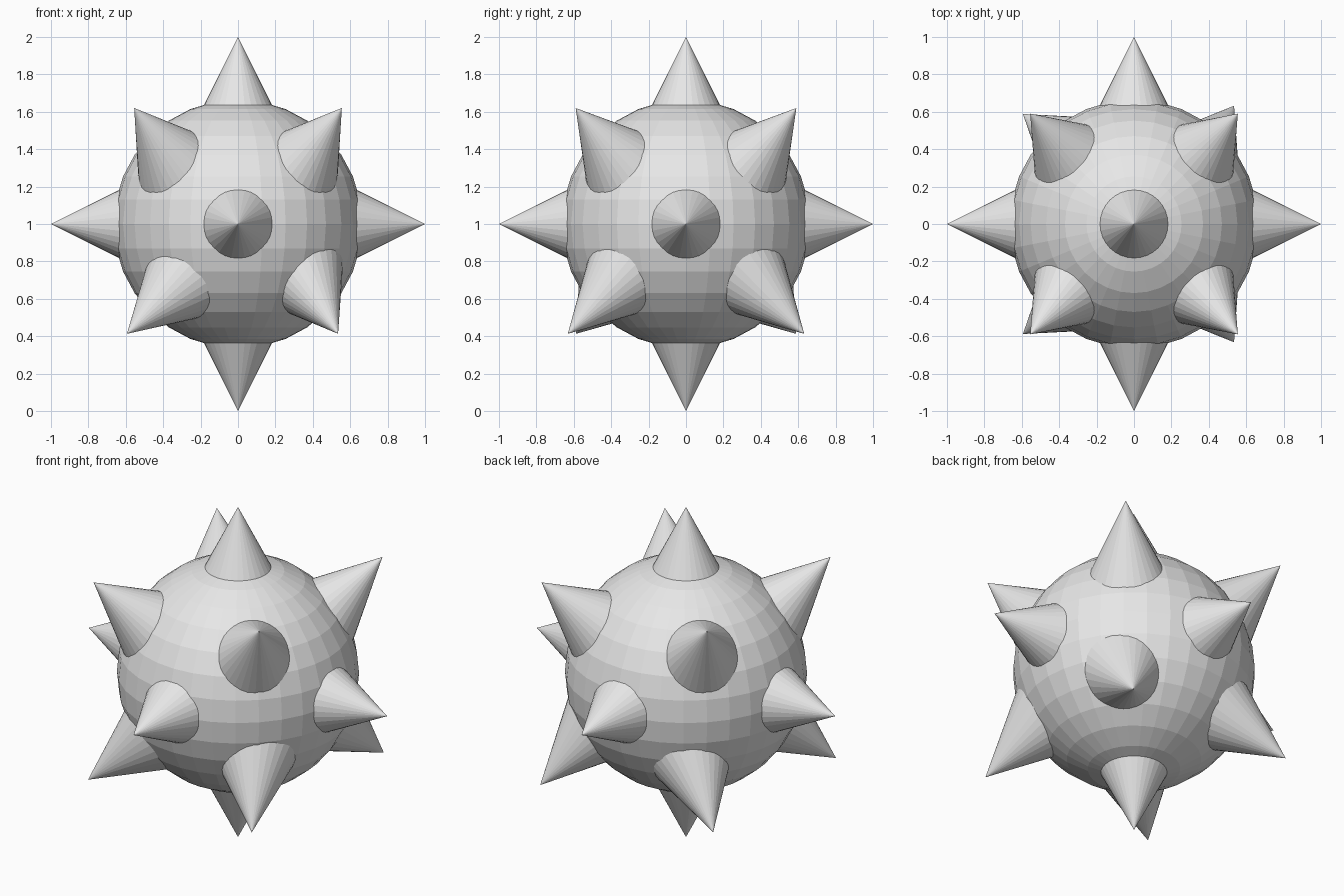
import bpy
from mathutils import Vector

if "Cube" in bpy.data.objects:
    bpy.data.objects.remove(bpy.data.objects["Cube"], do_unlink=True)

CENTRE = Vector((0, 0, 1))
BODY_RADIUS = 0.665
SPIKE_LENGTH = 0.6

grey = bpy.data.materials.new("light grey")
grey.use_nodes = True
grey.diffuse_color = (0.8, 0.8, 0.8, 1)
grey.node_tree.nodes["Principled BSDF"].inputs["Base Color"].default_value = (0.8, 0.8, 0.8, 1)


def finish(name):
    obj = bpy.context.object
    obj.name = name
    obj.data.materials.append(grey)
    return obj


def spike(name, tip, axis):
    """Flat-sided cone whose point is at tip and whose base is buried in the ball."""
    axis = Vector(axis).normalized()
    bpy.ops.mesh.primitive_cone_add(
        vertices=32, radius1=SPIKE_LENGTH / 2, depth=SPIKE_LENGTH,
        location=CENTRE + Vector(tip) - axis * SPIKE_LENGTH / 2,
        rotation=axis.to_track_quat('Z', 'Y').to_euler())
    return finish(name)


# Round body
bpy.ops.mesh.primitive_uv_sphere_add(segments=32, ring_count=16,
                                     radius=BODY_RADIUS, location=CENTRE)
finish("ball_body")

# Six straight spikes
for name, d in (("left", (1, 0, 0)), ("right", (-1, 0, 0)),
                ("back", (0, 1, 0)), ("front", (0, -1, 0)),
                ("top", (0, 0, 1)), ("bottom", (0, 0, -1))):
    spike(name + "_spike", d, d)

# Four slanted pairs: each is mirrored from front to back
pairs = (
    ("upper_left", (0.555, 0.59, 0.62), (0.49, 0.55, 0.68)),
    ("upper_right", (-0.555, 0.59, 0.62), (-0.49, 0.55, 0.68)),
    ("lower_left", (0.535, 0.632, -0.587), (0.40, 0.64, -0.65)),
    ("lower_right", (-0.594, 0.588, -0.587), (-0.64, 0.48, -0.60)),
)
for name, tip, axis in pairs:
    for side, s in (("back", 1), ("front", -1)):
        spike(f"{name}_{side}_spike",
              (tip[0], tip[1] * s, tip[2]), (axis[0], axis[1] * s, axis[2]))
